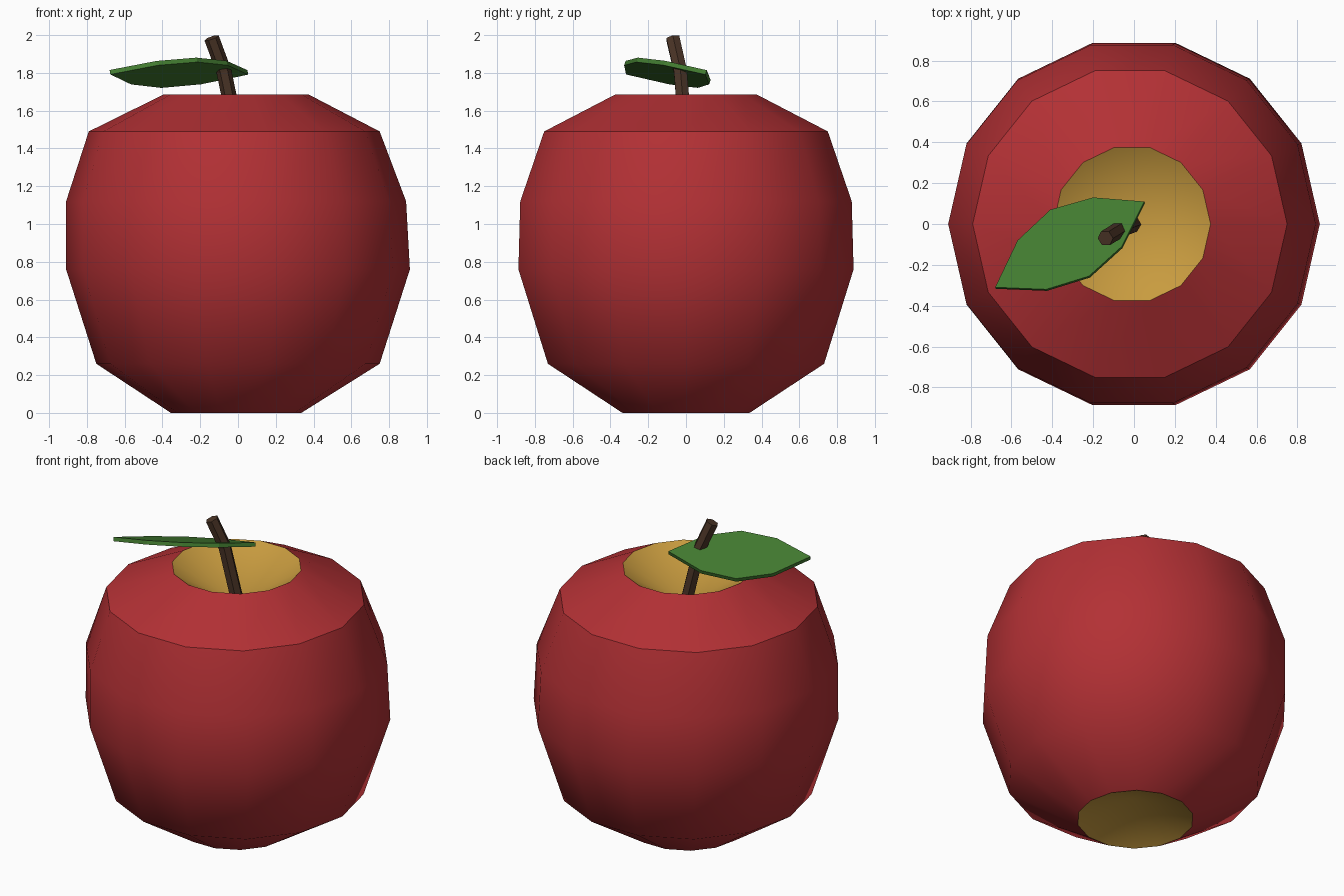
import bpy, bmesh, math
from mathutils import Vector

if "Cube" in bpy.data.objects:
    bpy.data.objects.remove(bpy.data.objects["Cube"])

SIDES = 14

def material(name, color):
    m = bpy.data.materials.new(name)
    m.diffuse_color = (*color, 1)
    m.use_nodes = True
    m.node_tree.nodes["Principled BSDF"].inputs["Base Color"].default_value = m.diffuse_color
    return m

red = material("red_skin", (0.45, 0.03, 0.035))
gold = material("gold_flesh", (0.58, 0.33, 0.05))
brown = material("brown_bark", (0.07, 0.035, 0.02))
green = material("green_leaf", (0.055, 0.2, 0.03))

def add_object(name, bm, mats):
    bmesh.ops.recalc_face_normals(bm, faces=bm.faces)
    me = bpy.data.meshes.new(name)
    bm.to_mesh(me)
    bm.free()
    for m in mats:
        me.materials.append(m)
    ob = bpy.data.objects.new(name, me)
    bpy.context.collection.objects.link(ob)
    return ob

def skin(bm, a, b):
    n = len(a)
    return [bm.faces.new((a[i], a[(i + 1) % n], b[(i + 1) % n], b[i])) for i in range(n)]

# Fruit: rings of (radius, height, x shift) from bottom rim to top rim
profile = [(0.345, 0.0, -0.01), (0.75, 0.26, 0), (0.91, 0.76, 0),
           (0.90, 1.12, -0.01), (0.77, 1.49, -0.02), (0.385, 1.685, -0.01)]
bm = bmesh.new()
rings = []
for r, z, dx in profile:
    angles = [2 * math.pi * i / SIDES for i in range(SIDES)]
    rings.append([bm.verts.new((dx + r * math.cos(a), r * math.sin(a), z)) for a in angles])
for a, b in zip(rings, rings[1:]):
    skin(bm, a, b)
# Golden hollows at the top and bottom
for ring, depth in ((rings[0], 0.14), (rings[-1], 1.46)):
    tip = bm.verts.new((0, 0, depth))
    for i in range(SIDES):
        f = bm.faces.new((ring[i], ring[(i + 1) % SIDES], tip))
        f.material_index = 1
for f in bm.faces:
    f.smooth = True
# Crisp edges at the rims and the shoulder
for k in (0, 4, 5):
    for i in range(SIDES):
        bm.edges.get((rings[k][i], rings[k][(i + 1) % SIDES])).smooth = False
add_object("fruit", bm, [red, gold])

# Stem: six-sided tube along a bent path
path = [Vector(p) for p in ((0.0, 0.0, 1.45), (-0.075, -0.03, 1.81), (-0.14, -0.07, 1.985))]
bm = bmesh.new()
rings = []
for i, p in enumerate(path):
    d = (path[min(i + 1, 2)] - path[max(i - 1, 0)]).normalized()
    u = d.cross(Vector((0, 1, 0))).normalized()
    v = d.cross(u)
    rings.append([bm.verts.new(p + 0.04 * (u * math.cos(k * math.pi / 3) + v * math.sin(k * math.pi / 3)))
                  for k in range(6)])
for a, b in zip(rings, rings[1:]):
    skin(bm, a, b)
bm.faces.new(rings[0])
bm.faces.new(rings[-1])
add_object("stem", bm, [brown])

# Leaf: flat tilted outline with a little thickness
outline = [(0.05, 0.11), (-0.20, 0.13), (-0.41, 0.07), (-0.57, -0.08),
           (-0.68, -0.31), (-0.43, -0.32), (-0.22, -0.255), (-0.06, -0.11)]
bm = bmesh.new()
top = [bm.verts.new((x, y, 1.84 + 0.18 * x - 0.315 * y)) for x, y in outline]
offset = Vector((-0.18, 0.315, 1)).normalized() * -0.025
under = [bm.verts.new(v.co + offset) for v in top]
bm.faces.new(top)
bm.faces.new(under)
skin(bm, top, under)
add_object("leaf", bm, [green])
